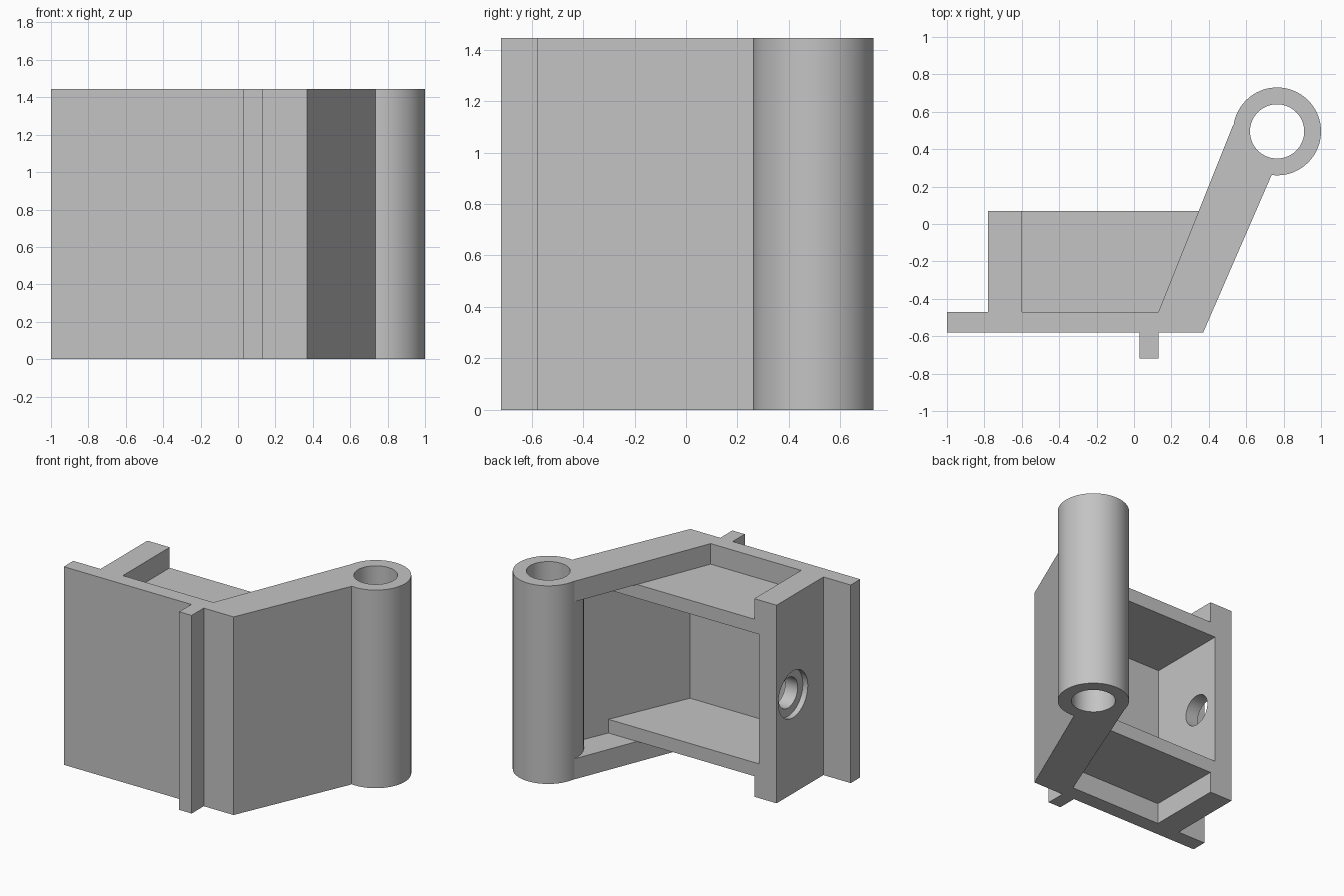
import bpy, bmesh, math
from mathutils import Matrix

if "Cube" in bpy.data.objects:
    bpy.data.objects.remove(bpy.data.objects["Cube"], do_unlink=True)

HEIGHT = 1.445
RIM = 0.15            # height of the top and bottom rims
SHELF = 0.1           # shelf thickness

grey = bpy.data.materials.new("plain grey")
grey.use_nodes = True
grey.diffuse_color = (0.55, 0.55, 0.55, 1)
grey.node_tree.nodes["Principled BSDF"].inputs["Base Color"].default_value = (0.55, 0.55, 0.55, 1)


def make_object(name, bm):
    bmesh.ops.recalc_face_normals(bm, faces=bm.faces)
    mesh = bpy.data.meshes.new(name)
    bm.to_mesh(mesh)
    bm.free()
    mesh.materials.append(grey)
    obj = bpy.data.objects.new(name, mesh)
    bpy.context.collection.objects.link(obj)
    return obj


def prism(name, outline, z0, z1):
    bm = bmesh.new()
    base = bm.faces.new([bm.verts.new((x, y, z0)) for x, y in outline])
    top = bmesh.ops.extrude_face_region(bm, geom=[base])["geom"]
    verts = [v for v in top if isinstance(v, bmesh.types.BMVert)]
    bmesh.ops.translate(bm, vec=(0, 0, z1 - z0), verts=verts)
    return make_object(name, bm)


def rod_x(name, radius, x0, x1, y, z):
    bm = bmesh.new()
    place = Matrix.Translation(((x0 + x1) / 2, y, z)) @ Matrix.Rotation(math.pi / 2, 4, "Y")
    bmesh.ops.create_cone(bm, cap_ends=True, segments=48, radius1=radius, radius2=radius,
                          depth=x1 - x0, matrix=place)
    return make_object(name, bm)


def activate(obj):
    bpy.ops.object.select_all(action="DESELECT")
    obj.select_set(True)
    bpy.context.view_layer.objects.active = obj


def cut(target, cutter):
    cutter.hide_render = True
    mod = target.modifiers.new("cut", "BOOLEAN")
    mod.operation = "DIFFERENCE"
    mod.solver = "EXACT"
    mod.object = cutter
    activate(target)
    bpy.ops.object.modifier_apply(modifier=mod.name)
    bpy.data.objects.remove(cutter, do_unlink=True)


# Bracket body: flange, rib, side wall and slanted arm in one profile
body = prism("bracket_body", [
    (-1, -.58), (.03, -.58), (.03, -.72), (.13, -.72), (.13, -.58), (.37, -.58),
    (.735, .26), (.53, .53), (.13, -.47), (-.6, -.47), (-.6, .07),
    (-.78, .07), (-.78, -.47), (-1, -.47)], 0, HEIGHT)

# Hollow between the rims, leaving a thin skin
cut(body, prism("hollow_cutter", [(-.64, -.51), (.324, -.51), (.72, .4), (.4, .8), (-.64, .8)],
                RIM, HEIGHT - RIM))

# Counterbored hole through the side wall
cut(body, rod_x("bore_cutter", .11, -.9, -.55, -.12, HEIGHT / 2))
cut(body, rod_x("counterbore_cutter", .17, -.9, -.74, -.12, HEIGHT / 2))

# Recessed shelves closing the pocket above and below
shelf_outline = [(-.64, -.52), (.33, -.52), (.59, .07), (-.64, .07)]
for name, z in (("lower_shelf", RIM), ("upper_shelf", HEIGHT - RIM - SHELF)):
    prism(name, shelf_outline, z, z + SHELF)

# Hinge barrel: a tube at the end of the arm
bm = bmesh.new()
loops = []
for radius, z in ((.235, 0), (.235, HEIGHT), (.145, HEIGHT), (.145, 0)):
    angles = [2 * math.pi * i / 64 for i in range(64)]
    loops.append([bm.verts.new((.765 + radius * math.cos(a), .495 + radius * math.sin(a), z))
                  for a in angles])
for k, loop in enumerate(loops):
    after = loops[(k + 1) % 4]
    for i in range(64):
        j = (i + 1) % 64
        bm.faces.new((loop[i], loop[j], after[j], after[i]))
barrel = make_object("hinge_barrel", bm)

# Smooth the round surfaces, keep the edges sharp
for obj in (body, barrel):
    activate(obj)
    bpy.ops.object.shade_smooth_by_angle(angle=math.radians(20))
